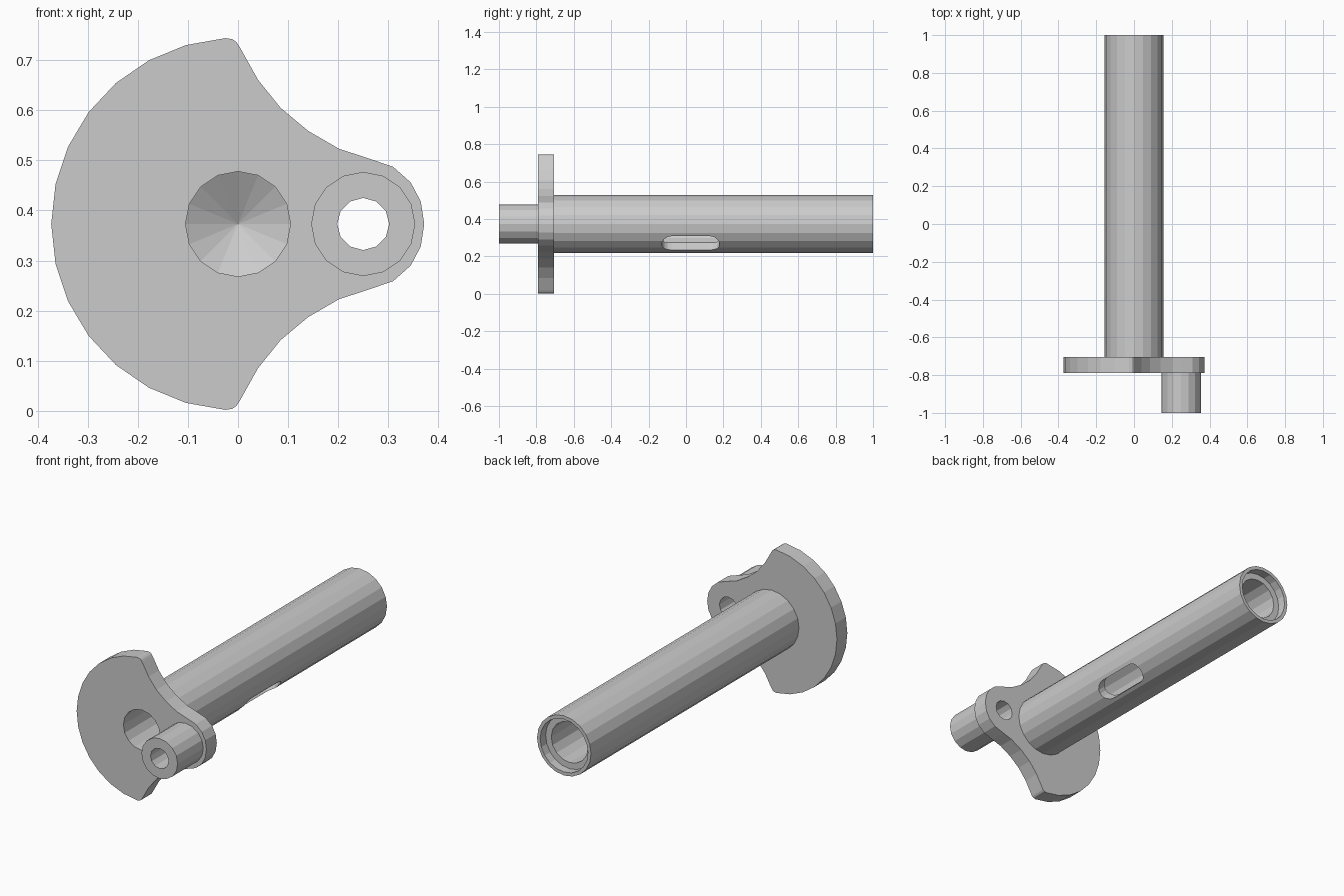
import bpy, bmesh
from math import sin, cos, pi, radians
from mathutils import Matrix

if "Cube" in bpy.data.objects:
    bpy.data.objects.remove(bpy.data.objects["Cube"])

AXIS_Z = 0.373   # height of the shaft axis
PIN_X = 0.25     # crank throw


def ring(r, n, cx=0.0):
    return [(cx + r * sin(2 * pi * i / n), AXIS_Z + r * cos(2 * pi * i / n)) for i in range(n)]


def prism(name, outline, y0, y1, tip=None, matrix=None):
    """Extrude an (x, z) outline along y; tip = y of a cone point closing the y1 end."""
    bm = bmesh.new()
    a = [bm.verts.new((x, y0, z)) for x, z in outline]
    b = [bm.verts.new((x, y1, z)) for x, z in outline]
    n = len(a)
    for i in range(n):
        j = (i + 1) % n
        bm.faces.new((a[i], a[j], b[j], b[i]))
    bm.faces.new(a)
    if tip is None:
        bm.faces.new(b)
    else:
        apex = bm.verts.new((0, tip, AXIS_Z))
        for i in range(n):
            bm.faces.new((b[i], b[(i + 1) % n], apex))
    if matrix:
        bm.transform(matrix)
    bmesh.ops.recalc_face_normals(bm, faces=bm.faces)
    me = bpy.data.meshes.new(name)
    bm.to_mesh(me)
    bm.free()
    ob = bpy.data.objects.new(name, me)
    bpy.context.collection.objects.link(ob)
    return ob


def combine(target, other, operation):
    mod = target.modifiers.new(operation, 'BOOLEAN')
    mod.operation, mod.solver, mod.object = operation, 'EXACT', other
    bpy.context.view_layer.objects.active = target
    bpy.ops.object.modifier_apply(modifier=mod.name)
    bpy.data.objects.remove(other)


# Counterweight web: round on the left, waisted towards the pin boss
arc = [(-0.373 * cos(radians(12.3 * i)), 0.372 * sin(radians(12.3 * i))) for i in range(8)]
flank = [(-0.011, 0.369), (-0.003, 0.363), (0.003, 0.354), (0.04, 0.288), (0.085, 0.232),
         (0.14, 0.186), (0.202, 0.150), (0.255, 0.133), (0.31, 0.114),
         (0.345, 0.083), (0.365, 0.045), (0.372, 0.0)]
upper = arc + flank
outline = upper + [(x, -z) for x, z in reversed(upper[1:-1])]
crank = prism("crankshaft", [(x, z + AXIS_Z) for x, z in outline], -0.79, -0.705)

# Main shaft and crank pin
combine(crank, prism("shaft", ring(0.155, 20), -0.75, 1.0), 'UNION')
combine(crank, prism("crank_pin", ring(0.104, 16, PIN_X), -1.0, -0.75), 'UNION')

# Drilled pin, front bore with drill point, rear bore and its counterbore
cutters = [
    prism("pin_hole", ring(0.052, 12, PIN_X), -1.1, -0.6),
    prism("front_bore", ring(0.105, 16), -0.9, 0.25, tip=0.31),
    prism("rear_bore", ring(0.105, 16), 1.1, 0.5, tip=0.44),
    prism("counterbore", ring(0.137, 20), 1.1, 0.955),
]

# Rounded port through the shaft wall, facing down and to the right
r, half = 0.052, 0.103
slot = []
for side in (1, -1):
    for i in range(9):
        t = pi * i / 8
        slot.append((side * (half + r * sin(t)), side * r * cos(t)))
direction = Matrix.Rotation(radians(45), 4, 'Y') @ Matrix.Rotation(radians(-90), 4, 'Z')
cutters.append(prism("port", slot, 0.05, 0.3,
                     matrix=Matrix.Translation((0, 0.025, AXIS_Z)) @ direction))

for c in cutters:
    combine(crank, c, 'DIFFERENCE')
